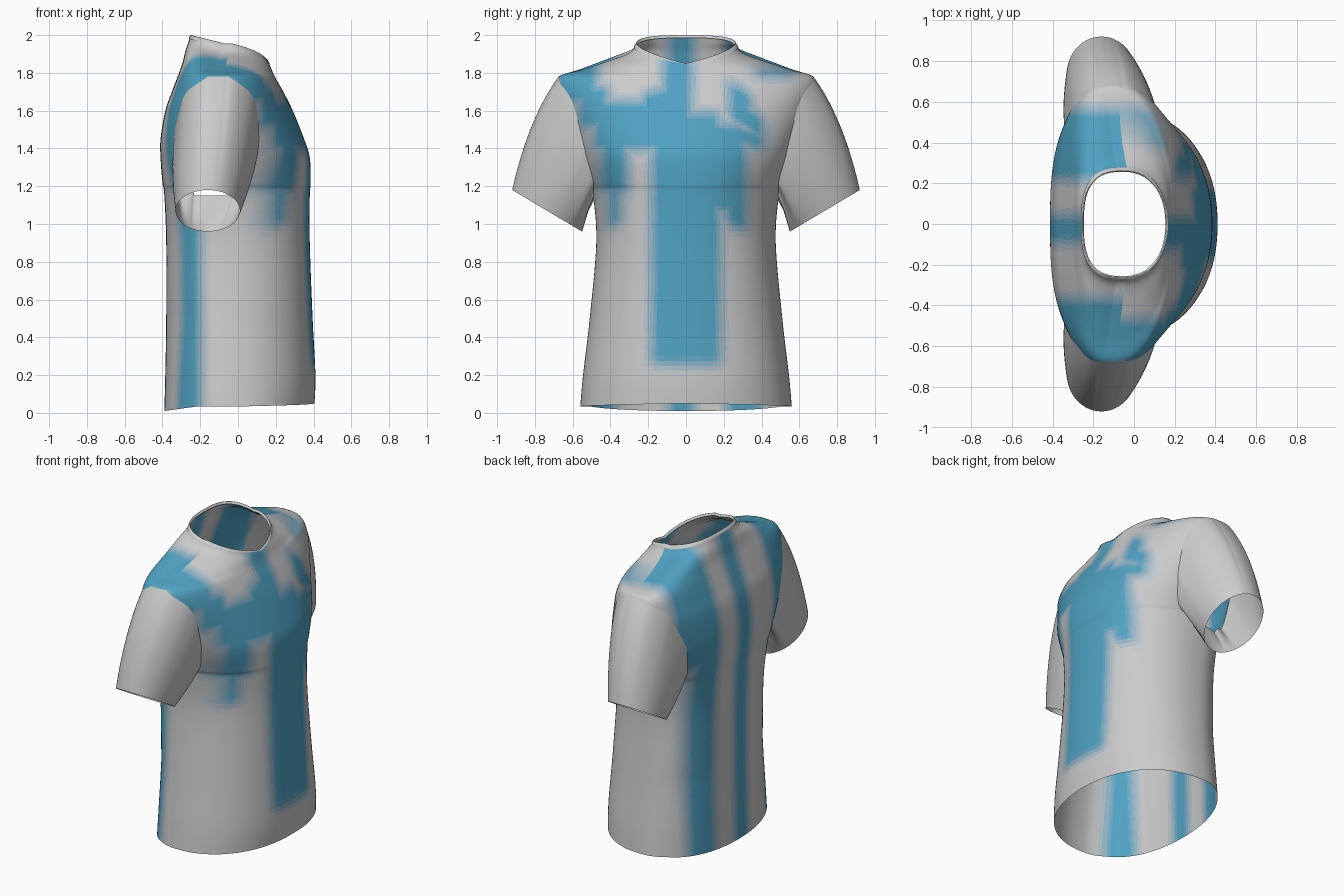
import bpy, bmesh, math

if "Cube" in bpy.data.objects:
    bpy.data.objects.remove(bpy.data.objects["Cube"])

S, N, K = 10, 40, 12        # sub-rows per profile, front/back columns, side columns
# Torso profiles: z front, z side, z back, half width, x front, x back, side x front, side x back, x centre
ROWS = [
    (.05, .035, .01, .56, .405, -.39, .05, -.21, -.06),
    (.20, .20, .20, .545, .41, -.385, .05, -.21, -.06),
    (.50, .50, .50, .51, .395, -.38, .05, -.21, -.07),
    (.90, .90, .90, .475, .38, -.38, .03, -.21, -.09),
    (1.15, 1.15, 1.15, .492, .38, -.39, -.03, -.23, -.11),
    (1.22, 1.22, 1.22, .515, .385, -.40, .06, -.31, -.12),
    (1.35, 1.35, 1.35, .57, .38, -.41, .10, -.335, -.12),
    (1.45, 1.45, 1.45, .61, .35, -.41, .11, -.34, -.12),
    (1.60, 1.60, 1.60, .67, .29, -.385, .10, -.31, -.12),
    (1.70, 1.70, 1.70, .70, .24, -.35, .06, -.27, -.11),
    (1.77, 1.78, 1.78, .675, .20, -.32, -.05, -.16, -.105),
    (1.80, 1.815, 1.85, .56, .185, -.295, -.07, -.13, -.10),
    (1.825, 1.86, 1.91, .42, .175, -.28, -.06, -.11, -.08),
    (1.84, 1.905, 1.955, .30, .168, -.265, -.04, -.09, -.06),
    (1.85, 1.955, 2.0, .26, .158, -.25, -.03, -.07, -.05),
]
ARM0, ARM1 = 4 * S, 10 * S  # armhole rows


def spline(rows):
    """Smooth the profile table into evenly split rows."""
    out = []
    for i in range(len(rows) - 1):
        q = [rows[max(0, min(len(rows) - 1, i + d))] for d in (-1, 0, 1, 2)]
        for s in range(S):
            t = s / S
            out.append([b + .5 * t * (c - a + t * (2*a - 5*b + 4*c - d + t * (3*(b - c) + d - a)))
                        for a, b, c, d in zip(*q)])
    return out + [list(rows[-1])]


def oval(u, p):
    return max(0, 1 - min(1, abs(u)) ** p) ** (1 / p)


def ring(zf, zs, zb, w, xf, xb, sf, sb, xc):
    """Full torso cross-section, starting at the front centre."""
    pf, pb = 2.2, 2.2 + .6 * max(0, min(1, (zs - .5) / .7))

    def width(x):
        return w * (oval((x - xc) / (xf - xc), pf) if x > xc else oval((x - xc) / (xb - xc), pb))

    def arc(x_end, x1, z1, p, vee):
        pts, y_end = [], width(x_end)
        c_end = oval(y_end / w, p)
        for i in range(N + 1):
            y = y_end * math.sin(i / N * math.pi / 2)
            c = oval(y / w, p)
            drop = (c - c_end) / (1 - c_end)
            if vee:
                drop = .6 * (1 - y / y_end) + .4 * drop
            pts.append((xc + (x1 - xc) * c, y, zs + (z1 - zs) * drop))
        return pts
    side = []
    for j in range(1, K):
        x = sf + (sb - sf) * j / K
        side.append((x, width(x), zs))
    half = arc(sf, xf, zf, pf, True) + side + arc(sb, xb, zb, pb, False)[::-1]
    return half + [(x, -y, z) for x, y, z in half[-2:0:-1]]


def loft(name, loops, skip=None, shade=None, mats=()):
    """Skin closed loops of equal length into an open tube."""
    bm = bmesh.new()
    vs = [[bm.verts.new(p) for p in lp] for lp in loops]
    n = len(loops[0])
    for r in range(len(loops) - 1):
        for c in range(n):
            if skip and skip(r, c):
                continue
            d = (c + 1) % n
            f = bm.faces.new((vs[r][c], vs[r][d], vs[r + 1][d], vs[r + 1][c]))
            f.smooth = True
            if shade:
                f.material_index = shade(c, f.calc_center_median())
    bmesh.ops.delete(bm, geom=[v for v in bm.verts if not v.link_faces], context='VERTS')
    me = bpy.data.meshes.new(name)
    bm.to_mesh(me)
    bm.free()
    for m in mats:
        me.materials.append(m)
    ob = bpy.data.objects.new(name, me)
    bpy.context.collection.objects.link(ob)
    return ob


# Fabric shades from grey to blue, for the soft printed edges
LEVELS = 16
shades = []
for i in range(LEVELS):
    t = i / (LEVELS - 1)
    m = bpy.data.materials.new("fabric_shade_%d" % i)
    grey = (.8, .8, .8) if i == 0 else (.61, .61, .61)
    m.diffuse_color = [a + (b - a) * t for a, b in zip(grey, (.08, .36, .54))] + [1]
    m.use_nodes = True
    m.node_tree.nodes["Principled BSDF"].inputs["Base Color"].default_value = m.diffuse_color
    shades.append(m)

# Printed areas: y min, y max, z min, z max, slant
FRONT = [(-.19, .19, .25, 1.6, 0), (-.47, .33, 1.38, 1.54, 0), (-.50, .04, 1.38, 1.66, 0),
         (-.13, .04, 1.45, 2.1, 0), (-.46, -.30, 1.15, 1.55, 0), (-.42, -.34, .98, 1.35, .3),
         (.05, .33, 1.05, 1.5, 0), (.2, .33, .97, 1.25, -.3), (.0, .42, 1.42, 1.54, -.2),
         (.22, .42, 1.49, 1.63, -.6), (.22, .36, 1.57, 1.73, -.6), (.36, .58, 1.775, 1.83, 0),
         (-.58, -.40, 1.5, 1.74, 0), (-.70, -.46, 1.63, 1.9, 0), (-.25, -.05, 1.55, 1.72, .3)]
BACK = [(.21, .41, -1, 3, 0), (.25, .57, 1.25, 3, 0), (-.10, .05, -1, 3, 0), (-.8, -.36, -1, 3, 0)]
COLS = 2 * (2 * N + K)


def print_shade(c, p):
    c = min(c, COLS - 1 - c)
    soft = lambda d: max(0, min(1, d / .09 + .5))
    v = 0
    for a, b, e, g, k in (FRONT if c < N else BACK):
        z = p.z - k * (p.y - (a + b) / 2)
        v = max(v, min(soft(p.y - a), soft(b - p.y)) * min(soft(z - e), soft(g - z)))
    if c >= N and p.z < 1.7:
        v = min(v, soft(-.19 - p.x))
    return round(v * (LEVELS - 1))


def armhole(r, c):
    return ARM0 <= r < ARM1 and N <= min(c, COLS - 1 - c) < N + K


# Torso
rings = [ring(*row) for row in spline(ROWS)]
loft("shirt_body", rings, armhole, print_shade, shades)


# Collar band, slightly outside the neck edge
def widen(loop, d, dz=0):
    return [(x + d * (x + .05) / .2, y * (1 + d / .25), z + dz) for x, y, z in loop]


neck = rings[-1]
loft("collar", [widen(rings[-6], .004), widen(neck, .004), neck, widen(neck, -.004, -.015)])

# Sleeves: from the armhole edge to a tilted oval cuff, mirrored across
edge = ([rings[ARM0][c] for c in range(N, N + K + 1)]
        + [rings[r][N + K] for r in range(ARM0 + 1, ARM1 + 1)]
        + [rings[ARM1][c] for c in range(N + K - 1, N - 1, -1)]
        + [rings[r][N] for r in range(ARM1 - 1, ARM0, -1)])
loops = []
for i in range(13):
    t = i / 12
    loop = []
    for x, y, z in edge:
        a = math.atan2((z - 1.465) / .315, (x + .115) / .225)
        s, c = math.sin(a), math.cos(a)
        end = (-.16 + .17 * c, .735 + .185 * s, 1.07 + .11 * s)
        up = max(0, s + .3)
        mid = ((x + end[0]) / 2 + .02 * c, (y + end[1]) / 2 + .03 * up, (z + end[2]) / 2 + .06 * up)
        loop.append([(1 - t) ** 2 * p + 2 * t * (1 - t) * q + t * t * e
                     for p, q, e in zip((x, y, z), mid, end)])
    loops.append(loop)
sleeve = loft("sleeves", loops)
mod = sleeve.modifiers.new("mirror", 'MIRROR')
mod.use_axis = (False, True, False)
